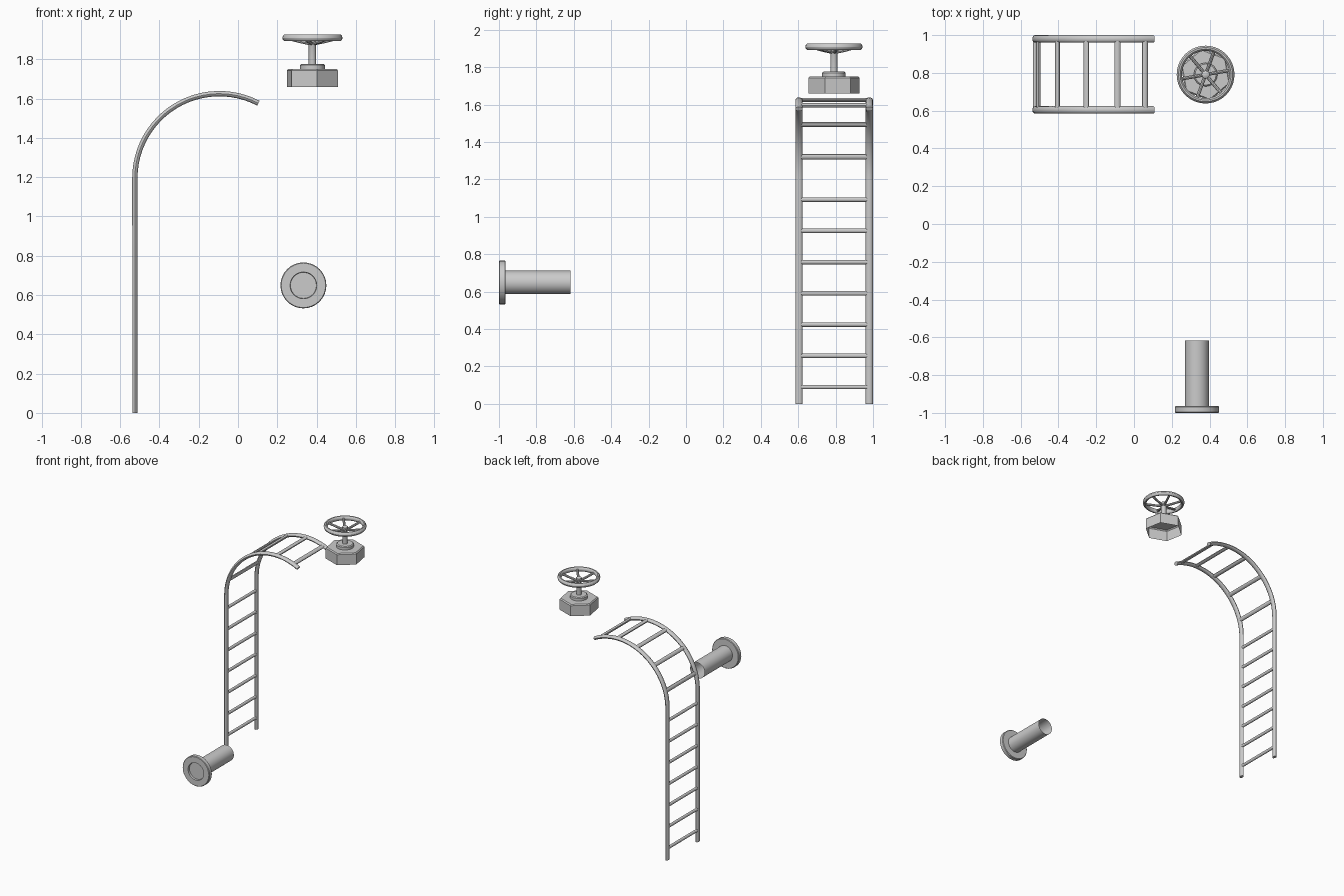
import bpy, bmesh
from math import sin, cos, pi, radians
from mathutils import Vector

if "Cube" in bpy.data.objects:
    bpy.data.objects.remove(bpy.data.objects["Cube"])


def make(name, bm, smooth=True):
    bmesh.ops.recalc_face_normals(bm, faces=bm.faces)
    me = bpy.data.meshes.new(name)
    bm.to_mesh(me)
    bm.free()
    ob = bpy.data.objects.new(name, me)
    bpy.context.collection.objects.link(ob)
    if smooth:
        bpy.context.view_layer.objects.active = ob
        ob.select_set(True)
        bpy.ops.object.shade_smooth_by_angle(angle=radians(40))
        ob.select_set(False)
    return ob


def bridge(bm, a, b):
    n = len(a)
    for i in range(n):
        bm.faces.new((a[i], a[(i + 1) % n], b[(i + 1) % n], b[i]))


def sweep(bm, frames, n):
    """Loft elliptical rings; each frame is (centre, axis_a, axis_b)."""
    rings = [[bm.verts.new(c + a * cos(2 * pi * i / n) + b * sin(2 * pi * i / n))
              for i in range(n)] for c, a, b in frames]
    for r, s in zip(rings, rings[1:]):
        bridge(bm, r, s)
    bm.faces.new(rings[0])
    bm.faces.new(rings[-1])


def lathe(name, profile, origin, axis='Z', n=32, turn=0.0, caps=(False, False), smooth=True):
    """Revolve (radius, height) pairs around an axis."""
    bm = bmesh.new()
    rings = []
    for r, h in profile:
        ring = []
        for i in range(n):
            t = turn + 2 * pi * i / n
            p = (r * cos(t), r * sin(t), h) if axis == 'Z' else (r * cos(t), h, r * sin(t))
            ring.append(bm.verts.new(Vector(p) + Vector(origin)))
        rings.append(ring)
    for r, s in zip(rings, rings[1:]):
        bridge(bm, r, s)
    if caps[0]:
        bm.faces.new(rings[0])
    if caps[1]:
        bm.faces.new(rings[-1])
    return make(name, bm, smooth)


# Ladder: straight run, then an arc over the top
CX, CZ, R = -0.095, 1.195, 0.43
Y0, Y1 = 0.604, 0.98
Y = Vector((0, 1, 0))


def arc(deg):
    d = Vector((-cos(radians(deg)), 0, sin(radians(deg))))
    return Vector((CX, 0, CZ)) + d * R, d


for name, y in (("ladder_rail_front", Y0), ("ladder_rail_back", Y1)):
    bm = bmesh.new()
    frames = [(Vector((CX - R, y, 0)), Vector((-0.0125, 0, 0)), Y * 0.0195)]
    for k in range(25):
        c, d = arc(117.5 * k / 24)
        frames.append((c + Y * y, d * 0.0135, Y * 0.0195))
    sweep(bm, frames, 12)
    make(name, bm)

# Rungs
bm = bmesh.new()
spots = [(Vector((CX - R, 0, 0.09 + 0.167 * k)), Vector((1, 0, 0))) for k in range(7)]
spots += [arc(a) for a in (17, 44, 68.5, 91, 111)]
for k, (c, d) in enumerate(spots):
    t = d.cross(Y)
    w = 0.0125 if k < 7 else 0.016
    sweep(bm, [(c + Y * y, d * 0.011, t * w) for y in (Y0, Y1)], 10)
make("ladder_rungs", bm)

# Valve nut (open below), collar and stem
VX, VY = 0.379, 0.791
V = (VX, VY, 0)
lathe("valve_nut", [(0.139, 1.66), (0.139, 1.742), (0.131, 1.75)], V, n=6,
      turn=radians(-20), caps=(False, True), smooth=False)
lathe("valve_collar", [(0.063, 1.75), (0.063, 1.77), (0.056, 1.776)], V, n=16, caps=(False, True))
lathe("valve_stem", [(0.019, 1.775), (0.019, 1.89), (0.021, 1.895), (0.021, 1.905), (0.012, 1.912)],
      V, n=16, caps=(False, True))

# Handwheel rim and spokes
rim = [(0.139 + 0.014 * cos(2 * pi * k / 10), 1.909 + 0.018 * sin(2 * pi * k / 10)) for k in range(11)]
ob = lathe("handwheel_rim", rim, V, n=40)
bm = bmesh.new()
for k in range(6):
    a = radians(10 + 60 * k)
    d, s = Vector((cos(a), sin(a), 0)), Vector((-sin(a), cos(a), 0))
    c = Vector((VX, VY, 0))
    up = Vector((0, 0, 0.009))
    sweep(bm, [(c + d * r + Vector((0, 0, z)), s * 0.009, up)
               for r, z in ((0.01, 1.88), (0.06, 1.89), (0.135, 1.909))], 8)
make("handwheel_spokes", bm)

# Wall pipe, open at the rear, with a flange at the front
P = (0.333, 0, 0.649)
lathe("pipe_tube", [(0.063, -0.985), (0.063, -0.617)], P, 'Y', caps=(True, False))
lathe("pipe_flange", [(0.063, -0.964), (0.113, -0.964), (0.117, -0.968), (0.117, -0.996),
                      (0.113, -1.0), (0.068, -1.0), (0.066, -0.985)], P, 'Y', caps=(False, True))
